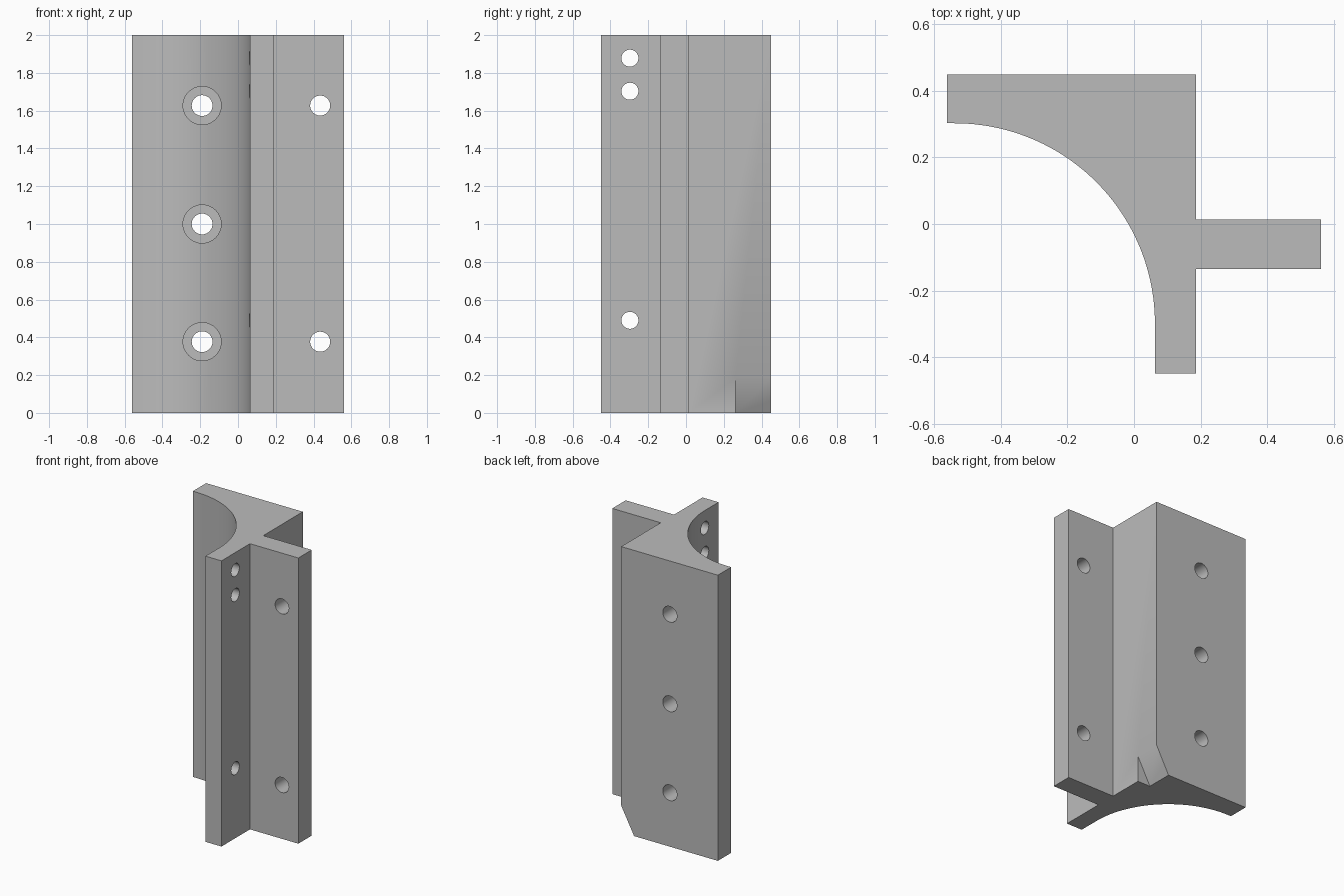
import bpy, bmesh, math
from mathutils import Matrix, Vector

cube = bpy.data.objects.get("Cube")
if cube:
    bpy.data.objects.remove(cube, do_unlink=True)

grey = bpy.data.materials.new("light_grey")
grey.use_nodes = True
color = (0.5, 0.5, 0.5, 1)
grey.diffuse_color = color
grey.node_tree.nodes["Principled BSDF"].inputs["Base Color"].default_value = color

HEIGHT = 2.0


def make_object(name, bm):
    bmesh.ops.recalc_face_normals(bm, faces=bm.faces)
    mesh = bpy.data.meshes.new(name)
    bm.to_mesh(mesh)
    bm.free()
    mesh.materials.append(grey)
    obj = bpy.data.objects.new(name, mesh)
    bpy.context.collection.objects.link(obj)
    return obj


def prism(name, points, direction):
    """Extrude a closed outline along a direction."""
    bm = bmesh.new()
    face = bm.faces.new([bm.verts.new(p) for p in points])
    result = bmesh.ops.extrude_face_region(bm, geom=[face])
    verts = [g for g in result["geom"] if isinstance(g, bmesh.types.BMVert)]
    bmesh.ops.translate(bm, verts=verts, vec=direction)
    return make_object(name, bm)


def cylinder(name, radius, start, end):
    start, end = Vector(start), Vector(end)
    axis = end - start
    turn = axis.to_track_quat("Z", "Y").to_matrix().to_4x4()
    bm = bmesh.new()
    bmesh.ops.create_cone(bm, cap_ends=True, segments=40, radius1=radius, radius2=radius,
                          depth=axis.length,
                          matrix=Matrix.Translation((start + end) / 2) @ turn)
    return make_object(name, bm)


def cut(target, cutter):
    cutter.hide_render = True
    mod = target.modifiers.new("cut", "BOOLEAN")
    mod.operation = "DIFFERENCE"
    mod.solver = "EXACT"
    mod.object = cutter
    bpy.context.view_layer.objects.active = target
    bpy.ops.object.modifier_apply(modifier=mod.name)
    bpy.data.objects.remove(cutter, do_unlink=True)


# Bracket body: back plate, side plate and wing, with a concave quarter round
outline = [(-0.562, 0.45), (0.187, 0.45), (0.187, 0.013), (0.562, 0.013),
           (0.562, -0.135), (0.187, -0.135), (0.187, -0.45), (0.063, -0.45)]
cx, cy, radius, steps = -0.54, -0.3, 0.603, 48
for i in range(steps + 1):
    a = math.pi / 2 * i / steps
    outline.append((cx + radius * math.cos(a), cy + radius * math.sin(a)))
outline.append((-0.562, 0.303))
bracket = prism("bracket", [(x, y, 0) for x, y in outline], (0, 0, HEIGHT))

# Counterbored holes through the back plate
for z in (0.377, 1.0, 1.627):
    cut(bracket, cylinder("counterbore", 0.101, (-0.19, -0.3, z), (-0.19, 0.303, z)))
    cut(bracket, cylinder("back_hole", 0.055, (-0.19, 0, z), (-0.19, 0.6, z)))

# Holes through the wing
for z in (0.377, 1.627):
    cut(bracket, cylinder("wing_hole", 0.053, (0.435, -0.3, z), (0.435, 0.2, z)))

# Holes through the side plate
for z in (0.49, 1.703, 1.878):
    cut(bracket, cylinder("side_hole", 0.045, (-0.05, -0.297, z), (0.3, -0.297, z)))

# Sloped notch at the lower rear corner
notch = prism("notch", [(0.187 + 0.1, 0.263, 0.187 * 2), (0.087 - 0.1, 0.263, -0.187),
                        (0.287, 0.263, -0.187)], (0, 0.3, 0))
cut(bracket, notch)

# Smooth curves with crisp edges
bpy.ops.object.select_all(action="DESELECT")
bracket.select_set(True)
bpy.context.view_layer.objects.active = bracket
bpy.ops.object.shade_smooth_by_angle(angle=math.radians(30))
